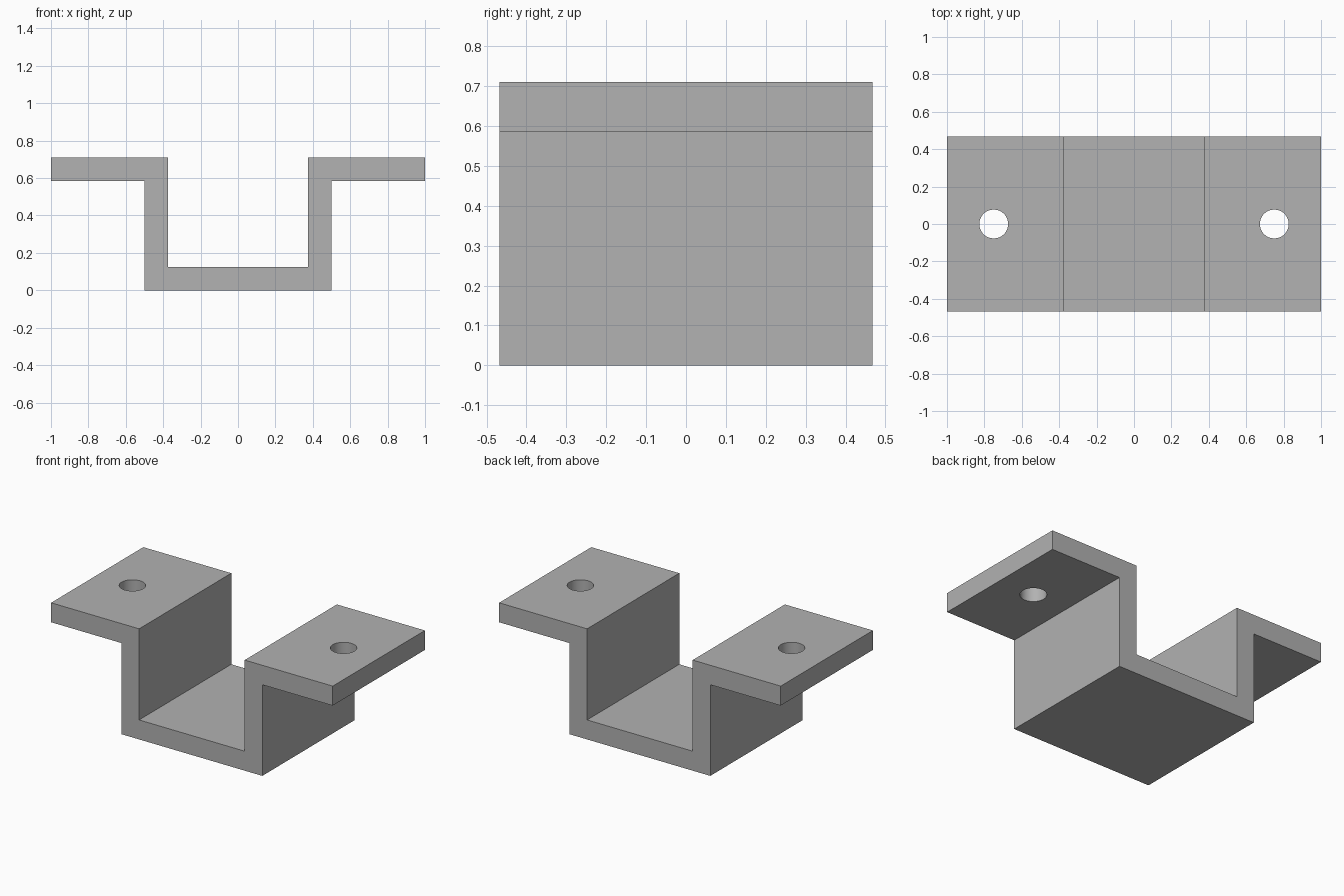
import bpy
import bmesh

cube = bpy.data.objects.get("Cube")
if cube:
    bpy.data.objects.remove(cube, do_unlink=True)

HALF_LENGTH, HALF_DEPTH, HEIGHT = 1.0, 0.4675, 0.71
WALL = 0.125           # plate thickness
CHANNEL = 0.5          # outer half width of the channel
HOLE_X, HOLE_RADIUS = 0.75, 0.077

# Single grey material
grey = bpy.data.materials.new("Plain grey")
grey.use_nodes = True
colour = (0.445, 0.445, 0.445, 1)
grey.diffuse_color = colour
grey.node_tree.nodes["Principled BSDF"].inputs["Base Color"].default_value = colour

# Hat-shaped bracket: half profile mirrored across x, then extruded in depth
lower = [(CHANNEL, 0), (CHANNEL, HEIGHT - WALL), (HALF_LENGTH, HEIGHT - WALL)]
upper = [(HALF_LENGTH, HEIGHT), (CHANNEL - WALL, HEIGHT), (CHANNEL - WALL, WALL)]
half = lower + upper
profile = half + [(-x, z) for x, z in reversed(half)]

bm = bmesh.new()
face = bm.faces.new([bm.verts.new((x, -HALF_DEPTH, z)) for x, z in profile])
extruded = bmesh.ops.extrude_face_region(bm, geom=[face])["geom"]
moved = [v for v in extruded if isinstance(v, bmesh.types.BMVert)]
bmesh.ops.translate(bm, verts=moved, vec=(0, 2 * HALF_DEPTH, 0))
bmesh.ops.recalc_face_normals(bm, faces=bm.faces)
mesh = bpy.data.meshes.new("mounting_bracket")
bm.to_mesh(mesh)
bm.free()
mesh.materials.append(grey)
bracket = bpy.data.objects.new("mounting_bracket", mesh)
bpy.context.collection.objects.link(bracket)


def drill_hole(x, name):
    """Cut a vertical round bolt hole through a flange."""
    bpy.ops.mesh.primitive_cylinder_add(
        vertices=64, radius=HOLE_RADIUS, depth=3 * WALL,
        location=(x, 0, HEIGHT - WALL / 2))
    cutter = bpy.context.object
    cutter.name = name
    cutter.hide_render = True
    cutter.data.materials.append(grey)
    mod = bracket.modifiers.new(name, "BOOLEAN")
    mod.operation = "DIFFERENCE"
    mod.solver = "EXACT"
    mod.object = cutter
    bpy.ops.object.select_all(action="DESELECT")
    bracket.select_set(True)
    bpy.context.view_layer.objects.active = bracket
    bpy.ops.object.modifier_apply(modifier=name)
    bpy.data.objects.remove(cutter, do_unlink=True)


# Bolt holes in both flanges
drill_hole(HOLE_X, "left_bolt_hole")
drill_hole(-HOLE_X, "right_bolt_hole")

# Smooth hole walls, sharp plate edges
bpy.ops.object.shade_smooth_by_angle()
